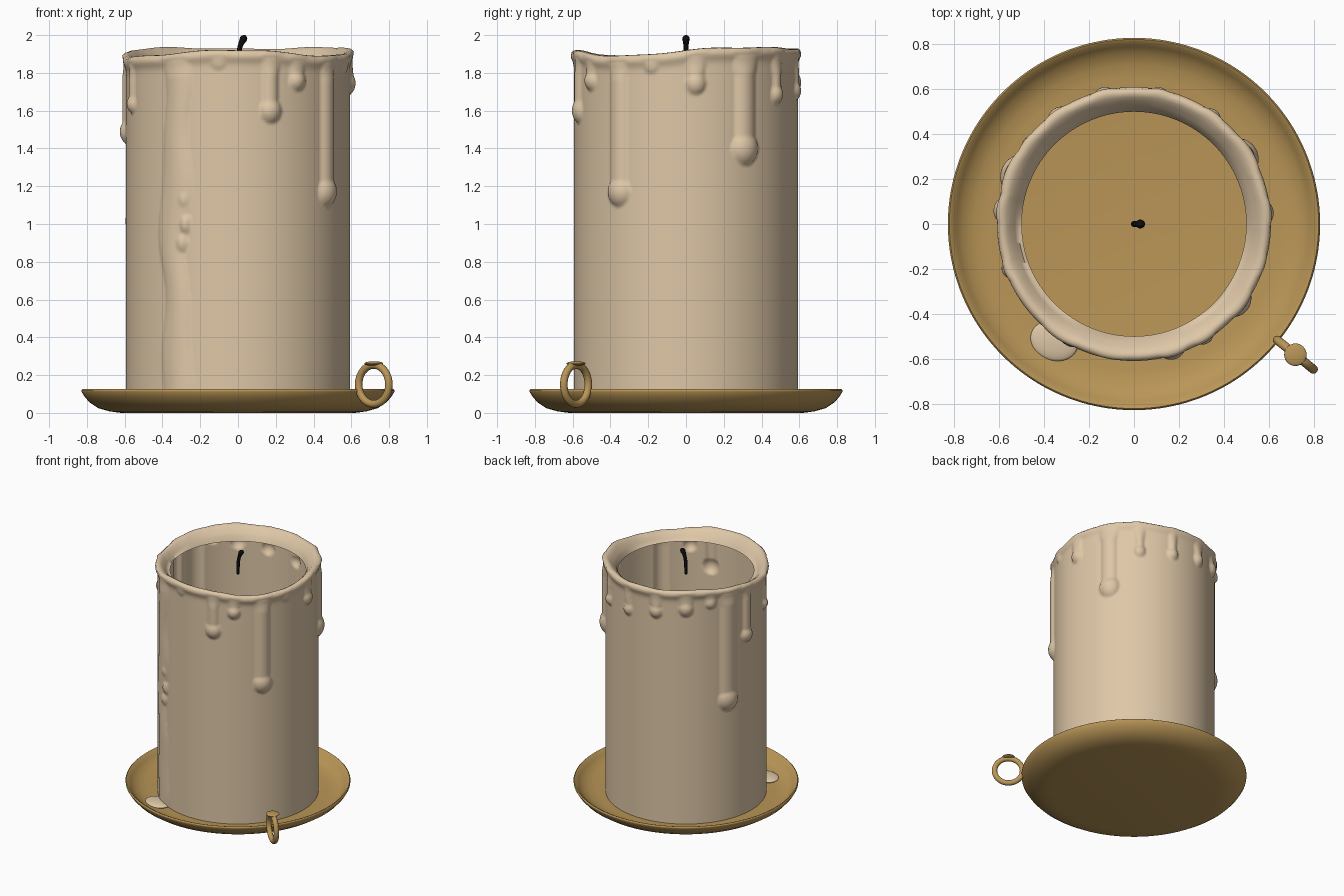
import bpy, bmesh, math
from mathutils import Vector

if "Cube" in bpy.data.objects:
    bpy.data.objects.remove(bpy.data.objects["Cube"])


def material(name, rgb):
    m = bpy.data.materials.new(name)
    m.diffuse_color = (*rgb, 1)
    m.use_nodes = True
    m.node_tree.nodes["Principled BSDF"].inputs["Base Color"].default_value = m.diffuse_color
    return m


WAX = material("cream wax", (0.73, 0.57, 0.385))
BRASS = material("aged brass", (0.49, 0.305, 0.095))
BLACK = material("burnt black", (0.004, 0.004, 0.004))


def finish(obj, name, mat, angle=60):
    obj.name = name
    obj.data.materials.clear()
    obj.data.materials.append(mat)
    bpy.ops.object.select_all(action='DESELECT')
    obj.select_set(True)
    bpy.context.view_layer.objects.active = obj
    bpy.ops.object.shade_smooth_by_angle(angle=math.radians(angle))
    return obj


def rings_mesh(name, rings, mat, angle=60):
    """Skin a list of closed rings of points; a one-point ring closes an end."""
    bm = bmesh.new()
    rows = [[bm.verts.new(p) for p in ring] for ring in rings]
    for a, b in zip(rows, rows[1:]):
        n = max(len(a), len(b))
        for i in range(n):
            j = (i + 1) % n
            if len(a) == 1:
                bm.faces.new((a[0], b[j], b[i]))
            elif len(b) == 1:
                bm.faces.new((a[i], a[j], b[0]))
            else:
                bm.faces.new((a[i], a[j], b[j], b[i]))
    me = bpy.data.meshes.new(name)
    bm.to_mesh(me)
    bm.free()
    obj = bpy.data.objects.new(name, me)
    bpy.context.collection.objects.link(obj)
    return finish(obj, name, mat, angle)


def circle(r, z, n=128):
    if r == 0:
        return [(0, 0, z)]
    return [(r * math.cos(2 * math.pi * i / n), r * math.sin(2 * math.pi * i / n), z)
            for i in range(n)]


# Shallow dish with a raised lip
dish = [(0, 0), (0.62, 0), (0.68, 0.008), (0.74, 0.025), (0.785, 0.055), (0.812, 0.085),
        (0.828, 0.112), (0.829, 0.12), (0.822, 0.126), (0.812, 0.122), (0.79, 0.095),
        (0.76, 0.068), (0.71, 0.048), (0.65, 0.04), (0, 0.04)]
rings_mesh("dish", [circle(r, z) for r, z in dish], BRASS)

# Finger ring and thumb rest on the dish edge
az = math.radians(-39)
centre = Vector((0.925 * math.cos(az), 0.925 * math.sin(az), 0.15))
bpy.ops.mesh.primitive_torus_add(major_segments=64, minor_segments=16, major_radius=0.103,
                                 minor_radius=0.02, location=centre,
                                 rotation=(math.pi / 2, 0, az))
finish(bpy.context.object, "finger_ring", BRASS)
bpy.ops.mesh.primitive_uv_sphere_add(segments=32, ring_count=16, radius=1,
                                     location=centre + Vector((0, 0, 0.111)))
bpy.context.object.scale = (0.05, 0.05, 0.012)
finish(bpy.context.object, "thumb_rest", BRASS)

# Drips: azimuth in degrees, lowest z, half width of run, radius of bead, thickness
DRIPS = [(-37, 1.10, 0.055, 0.072, 0.045), (-73, 1.54, 0.042, 0.06, 0.04),
         (-58, 1.71, 0.04, 0.05, 0.035), (-160, 1.59, 0.035, 0.045, 0.035),
         (174, 1.43, 0.04, 0.058, 0.04), (157, 0.93, 0.07, 0.085, 0.05),
         (125, 1.73, 0.045, 0.055, 0.035), (103, 1.70, 0.04, 0.05, 0.035),
         (79, 1.66, 0.03, 0.045, 0.03), (54, 1.64, 0.035, 0.047, 0.035),
         (32, 1.32, 0.06, 0.08, 0.05), (5, 1.69, 0.045, 0.055, 0.035),
         (-18, 1.80, 0.04, 0.045, 0.025), (-100, 1.82, 0.05, 0.05, 0.02),
         (143, 1.78, 0.04, 0.045, 0.03)]
BASE = 0.593
FLOW = -124  # azimuth of the run that reaches the dish


def dome(t):
    return max(0.0, 1 - t * t) ** 0.75


def wrap(a):
    return (a + 180) % 360 - 180


def bulge(deg, z):
    """How far the drips stand out from the candle wall."""
    best = 0
    for a, low, w, bead, thick in DRIPS:
        u = math.radians(wrap(deg - a)) * BASE
        if abs(u) > 0.15:
            continue
        zc = low + bead
        best = max(best, thick * dome(math.hypot(u, (z - zc) * 0.9) / bead))
        if z > zc:
            widen = w * (1 + 0.5 * max(0, (z - 1.78) / 0.14))
            best = max(best, thick * 0.62 * dome(u / widen))
    u = math.radians(wrap(deg - FLOW)) * BASE
    sway = 0.015 * math.sin(z * 5) + 0.012 * math.sin(z * 11 + 1)
    best = max(best, 0.024 * dome((u - sway) / (0.085 + 0.012 * math.sin(z * 7))))
    for zb, ub in ((1.13, 0.05), (1.0, 0.06), (0.9, 0.04)):
        best = max(best, 0.028 * dome(math.hypot(u - ub, (z - zb) * 0.6) / 0.035))
    return best


def rim_z(deg):
    a = math.radians(deg)
    return (1.917 + 0.018 * math.cos(a - math.radians(80)) + 0.008 * math.cos(3 * a - 1.2)
            - 0.016 * math.exp(-(wrap(deg - 190) / 30) ** 2)
            - 0.012 * math.exp(-(wrap(deg + 30) / 25) ** 2)
            + 0.016 * math.exp(-(wrap(deg + 90) / 30) ** 2) + 0.003 * math.sin(9 * a))


# Hollow candle: outer wall with drips, rolled rim, short slope to an open inner edge
N, ROWS = 320, 150
LIP = [(0.606, -0.012), (0.594, -0.002), (0.58, 0.0), (0.565, -0.008), (0.548, -0.024),
       (0.53, -0.045), (0.515, -0.064), (0.5, None)]
rings = []
for k in range(ROWS + 1):
    t = k / ROWS
    ring = []
    for i in range(N):
        deg = 360 * i / N
        a = math.radians(deg)
        z = 0.04 + t * (rim_z(deg) - 0.03 - 0.04)
        below = rim_z(deg) - z
        flare = 0.017 * math.exp(-((below - 0.03) / 0.032) ** 2)
        b = bulge(deg, z) * (0.45 + 0.55 * min(1, max(0, (below - 0.03) / 0.1)))
        r = BASE + max(flare, b * 0.9 + flare * 0.4)
        ring.append((r * math.cos(a), r * math.sin(a), z))
    rings.append(ring)
for r0, dz in LIP:
    ring = []
    for i in range(N):
        deg = 360 * i / N
        a = math.radians(deg)
        scallop = 0.4 * bulge(deg, rim_z(deg)) * max(0, (r0 - 0.54) / 0.066)
        r = r0 + scallop
        z = 1.83 if dz is None else rim_z(deg) + dz
        ring.append((r * math.cos(a), r * math.sin(a), z))
    rings.append(ring)
rings_mesh("candle", rings, WAX, 80)

# Wax puddle on the dish below the long run
bpy.ops.mesh.primitive_uv_sphere_add(segments=48, ring_count=24, radius=1,
                                     location=(-0.355, -0.52, 0.045),
                                     rotation=(0, 0, math.radians(-20)))
bpy.context.object.scale = (0.108, 0.088, 0.022)
finish(bpy.context.object, "wax_puddle", WAX)

# Curved wick with a burnt knob at the tip
path = [(0, 1.80, 0.013), (0, 1.85, 0.013), (0.003, 1.90, 0.013), (0.011, 1.94, 0.013),
        (0.021, 1.965, 0.016), (0.028, 1.978, 0.02), (0.034, 1.99, 0.017), (0.037, 1.997, 0.008)]
rings = [[(0, 0, 1.80)]]
for k, (x, z, r) in enumerate(path):
    p, q = path[max(k - 1, 0)], path[min(k + 1, len(path) - 1)]
    d = Vector((q[0] - p[0], 0, q[1] - p[1])).normalized()
    side = Vector((d.z, 0, -d.x))
    rings.append([Vector((x, 0, z)) + side * r * math.cos(s * math.pi / 8)
                  + Vector((0, r * math.sin(s * math.pi / 8), 0)) for s in range(16)])
rings.append([(0.038, 0, 2.0)])
rings_mesh("wick", rings, BLACK)
